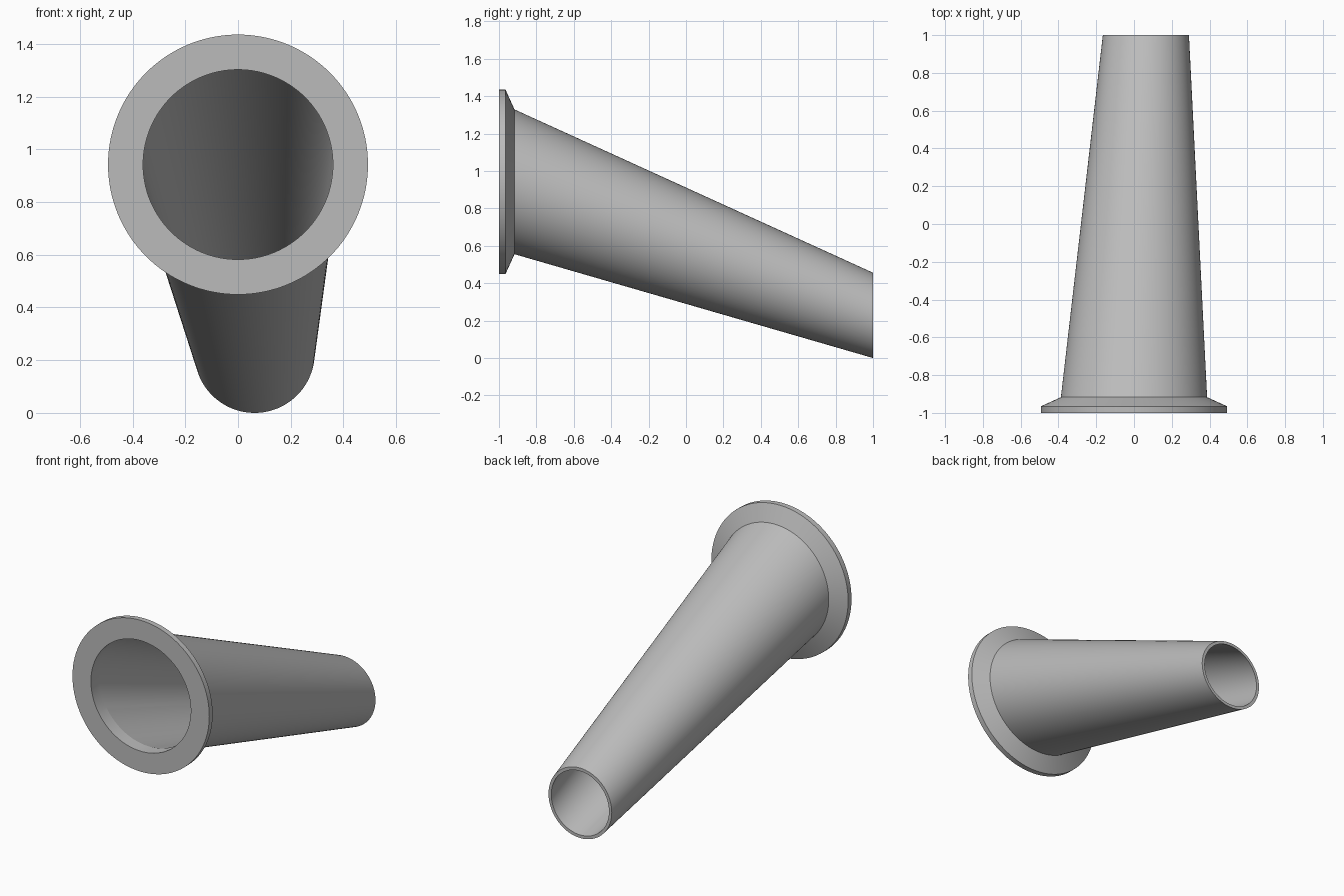
import bpy, bmesh
from math import cos, sin, tau, radians

cube = bpy.data.objects.get("Cube")
if cube:
    bpy.data.objects.remove(cube, do_unlink=True)

SEGMENTS = 128
MOUTH = (0.0, 0.942)    # x, z centre of the flanged end
OUTLET = (0.063, 0.228)  # x, z centre of the narrow end

grey = bpy.data.materials.new("plain_grey")
grey.use_nodes = True
colour = (0.5, 0.5, 0.5, 1)
grey.diffuse_color = colour
grey.node_tree.nodes["Principled BSDF"].inputs["Base Color"].default_value = colour

# Closed loop of rings: outside from mouth to outlet, then back through the bore
rings = [
    (-1.0, 0.493, MOUTH),
    (-0.965, 0.493, MOUTH),
    (-0.917, 0.387, MOUTH),
    (1.0, 0.228, OUTLET),
    (1.0, 0.208, OUTLET),
    (-0.917, 0.36, MOUTH),
    (-1.0, 0.36, MOUTH),
]


def loft(name, sections):
    """Join circles lying across the y axis into a closed hollow body."""
    bm = bmesh.new()
    loops = []
    for y, r, (cx, cz) in sections:
        loops.append([bm.verts.new((cx + r * cos(tau * i / SEGMENTS), y,
                                    cz + r * sin(tau * i / SEGMENTS)))
                      for i in range(SEGMENTS)])
    for a, b in zip(loops, loops[1:] + loops[:1]):
        for i in range(SEGMENTS):
            j = (i + 1) % SEGMENTS
            bm.faces.new((a[i], a[j], b[j], b[i]))
    bmesh.ops.recalc_face_normals(bm, faces=bm.faces)
    mesh = bpy.data.meshes.new(name)
    bm.to_mesh(mesh)
    bm.free()
    mesh.materials.append(grey)
    obj = bpy.data.objects.new(name, mesh)
    bpy.context.collection.objects.link(obj)
    return obj


# Flanged, slanted tapering tube
tube = loft("flanged_tapered_tube", rings)
bpy.ops.object.select_all(action='DESELECT')
tube.select_set(True)
bpy.context.view_layer.objects.active = tube
bpy.ops.object.shade_smooth_by_angle(angle=radians(5))
